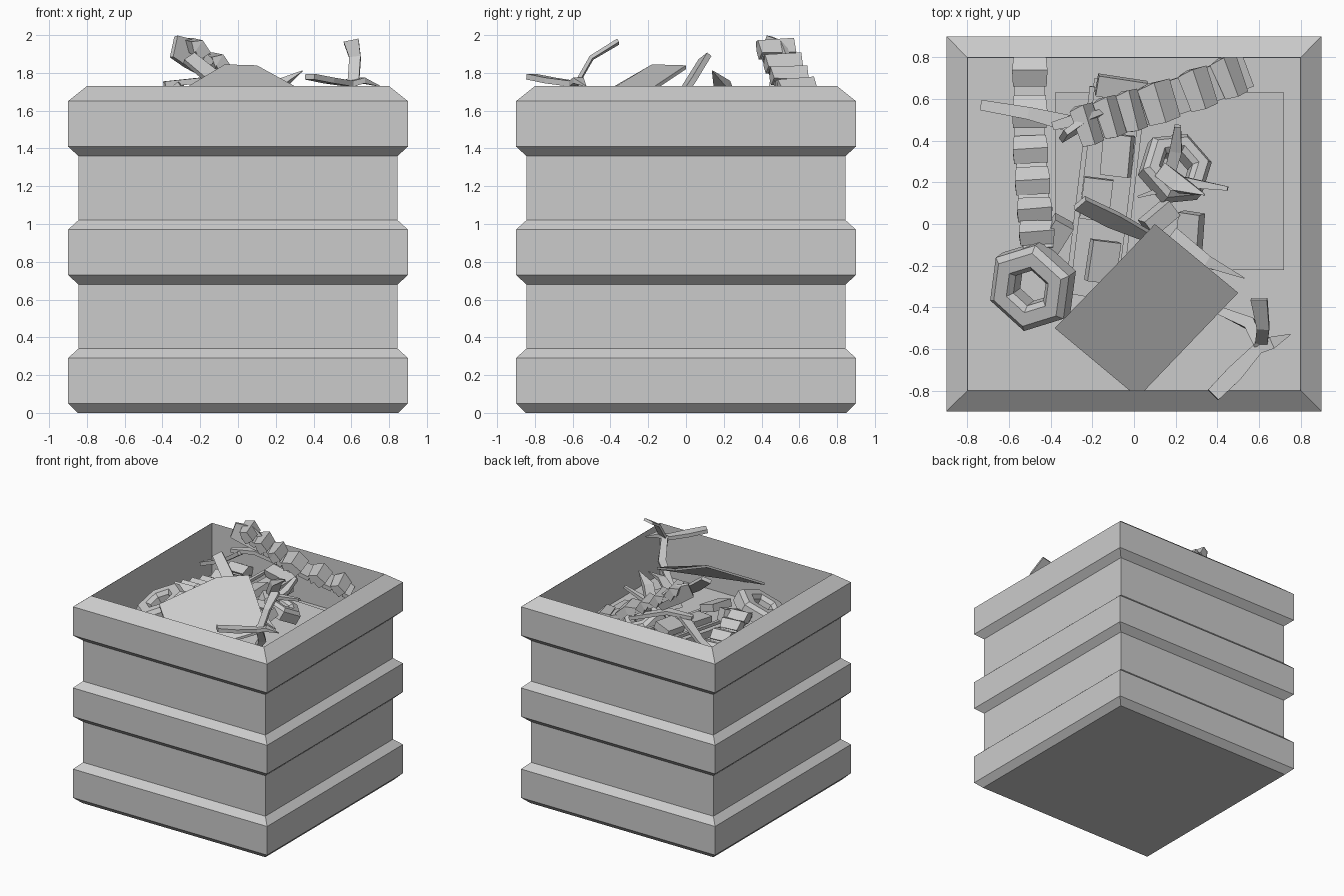
import bpy, bmesh, math
from mathutils import Vector, Matrix

cube = bpy.data.objects.get("Cube")
if cube:
    bpy.data.objects.remove(cube, do_unlink=True)

grey = bpy.data.materials.new("plain grey")
grey.use_nodes = True
TONE = (0.6, 0.6, 0.6, 1)
grey.diffuse_color = TONE
grey.node_tree.nodes["Principled BSDF"].inputs["Base Color"].default_value = TONE


def finish(name, bm):
    bmesh.ops.recalc_face_normals(bm, faces=bm.faces)
    mesh = bpy.data.meshes.new(name)
    bm.to_mesh(mesh)
    bm.free()
    mesh.materials.append(grey)
    obj = bpy.data.objects.new(name, mesh)
    bpy.context.collection.objects.link(obj)
    return obj


def loft(name, rings, closed=False):
    """Skin a list of equal rings; cap the ends or join them in a loop."""
    bm = bmesh.new()
    loops = [[bm.verts.new(p) for p in ring] for ring in rings]
    n = len(loops[0])
    pairs = list(zip(loops, loops[1:] + loops[:1]))
    for a, b in (pairs if closed else pairs[:-1]):
        for i in range(n):
            j = (i + 1) % n
            bm.faces.new((a[i], a[j], b[j], b[i]))
    if not closed:
        bm.faces.new(loops[0])
        bm.faces.new(loops[-1])
    return finish(name, bm)


def slab(name, corners, thick):
    """Flat sheet with the given corners, thickened downward."""
    return loft(name, [corners, [(x, y, z - thick) for x, y, z in corners]])


def blade(name, path, widths, thick=0.03, side=None):
    """Rectangular bar following a path, with a width at each point."""
    pts = [Vector(p) for p in path]
    rings = []
    for i, p in enumerate(pts):
        run = (pts[min(i + 1, len(pts) - 1)] - pts[max(i - 1, 0)]).normalized()
        across = Vector(side) if side else run.cross(Vector((0, 0, 1)))
        across = (across - run * across.dot(run)).normalized()
        up = across.cross(run)
        w, t = across * widths[i] / 2, up * min(thick, widths[i]) / 2
        rings.append([p - w - t, p + w - t, p + w + t, p - w + t])
    return loft(name, rings)


def block(name, loc, size, turn):
    bm = bmesh.new()
    bmesh.ops.create_cube(bm, size=1)
    rot = Matrix.Rotation(turn[2], 4, 'Z') @ Matrix.Rotation(turn[1], 4, 'Y') @ Matrix.Rotation(turn[0], 4, 'X')
    bm.transform(Matrix.Translation(loc) @ rot @ Matrix.Diagonal((*size, 1)))
    return finish(name, bm)


def track(name, path, width, count, side):
    """Belt of alternating links and raised pads along a path."""
    pts = [Vector(p) for p in path]
    steps = len(pts) - 1

    def at(t):
        i = min(int(t * steps), steps - 1)
        return pts[i].lerp(pts[i + 1], t * steps - i)
    for k in range(count):
        a, c = at(k / count), at((k + 1) / count)
        b = a.lerp(c, 0.62)
        lift = Vector((0, 0, 0.035))
        blade(f"{name}_pad_{k + 1}", [a, a + (b - a) * 0.5 + lift, b],
              [width * 0.9, width, width * 0.95], 0.07, side)
        blade(f"{name}_link_{k + 1}", [b, c], [width * 0.85] * 2, 0.035, side)


def wheel(name, loc, radius, hole, depth, turn):
    """Six-sided ring with a bevelled hole."""
    rot = Matrix.Translation(loc) @ Matrix.Rotation(turn[2], 4, 'Z') \
        @ Matrix.Rotation(turn[1], 4, 'Y') @ Matrix.Rotation(turn[0], 4, 'X')
    profile = [(radius, -depth / 2), (radius, depth / 4), (radius * 0.85, depth / 2),
               (hole * 1.3, depth / 2), (hole, depth / 4), (hole, -depth / 2)]
    rings = []
    for k in range(6):
        a = math.tau * k / 6
        rings.append([rot @ Vector((r * math.cos(a), r * math.sin(a), h)) for r, h in profile])
    return loft(name, rings, closed=True)


# Square ribbed bin with an open top
bands = [(0.85, 0)]
for z in (0.05, 0.73, 1.41):
    bands += [(0.9, z), (0.9, z + 0.24)]
    if z < 1.4:
        bands += [(0.845, z + 0.29), (0.845, z + 0.63)]
bands += [(0.8, 1.73), (0.797, 1.3)]
loft("bin", [[(-r, -r, z), (r, -r, z), (r, r, z), (-r, r, z)] for r, z in bands])

# Sheets of scrap
slab("large_sheet", [(-0.38, -0.5, 1.66), (-0.02, -0.8, 1.47), (0.05, -0.8, 1.47),
                     (0.5, -0.33, 1.62), (0.1, 0, 1.84), (-0.07, -0.18, 1.845)], 0.02)
slab("floor_sheet", [(-0.38, -0.22, 1.33), (0.72, -0.22, 1.33),
                     (0.72, 0.63, 1.36), (-0.38, 0.63, 1.4)], 0.02)

# Long frame with two rails and cross plates
slab("frame_bed", [(-0.33, -0.33, 1.42), (-0.07, -0.38, 1.42),
                   (0.06, 0.65, 1.5), (-0.19, 0.7, 1.5)], 0.06)
for name, x in (("left", -0.32), ("right", -0.07)):
    blade(f"frame_{name}_rail", [(x, -0.34, 1.46), (x + 0.12, 0.66, 1.54)], [0.025] * 2, 0.08)
for k, (x, y) in enumerate(((-0.15, -0.18), (-0.18, 0.12), (-0.08, 0.33))):
    block(f"frame_plate_{k + 1}", (x, y, 1.53), (0.14, 0.2, 0.06), (0.1, 0.3 - 0.3 * k, -0.12))

# Two broken tracks
track("rear_track", [(-0.27, 0.46, 1.94), (-0.1, 0.52, 1.82), (0.05, 0.56, 1.73),
                     (0.35, 0.66, 1.61), (0.54, 0.74, 1.53)], 0.2, 6, (-0.34, 0.94, 0.1))
track("left_track", [(-0.5, 0.8, 1.42), (-0.5, 0.4, 1.44), (-0.48, 0.1, 1.52),
                     (-0.46, -0.12, 1.58)], 0.17, 6, (1, 0, 0))

# Wheels
wheel("left_wheel", (-0.49, -0.3, 1.55), 0.22, 0.09, 0.12, (0.15, -0.45, 0.3))
wheel("right_wheel", (0.2, 0.27, 1.5), 0.18, 0.08, 0.1, (-0.35, 0.4, 0.1))
block("wheel_hub", (-0.38, -0.06, 1.55), (0.1, 0.18, 0.1), (0.3, 0.2, -0.5))

# Bent blades and splinters
blade("long_splinter", [(-0.73, 0.57, 1.5), (-0.5, 0.53, 1.6), (-0.3, 0.48, 1.74)], [0.05, 0.06, 0.08])
blade("upright_blade", [(-0.26, 0.1, 1.88), (-0.1, 0.02, 1.75), (0.07, -0.06, 1.62)],
      [0.08, 0.09, 0.05], 0.03, (0.3, 0.8, 0.8))
blade("raised_flap", [(-0.34, 0.42, 1.94), (-0.25, 0.48, 1.9), (-0.12, 0.54, 1.8)],
      [0.12, 0.16, 0.1], 0.03, (0.5, 0.5, 0.7))
blade("low_splinter", [(-0.39, 0.47, 1.74), (-0.2, 0.52, 1.76), (0.1, 0.6, 1.66)], [0.04, 0.07, 0.05])
blade("right_splinter", [(0.34, 0.14, 1.81), (0.22, 0.19, 1.74), (0.14, 0.25, 1.6)], [0.005, 0.08, 0.08], 0.05)
blade("rear_splinter", [(0.21, 0.47, 1.66), (0.2, 0.35, 1.6), (0.16, 0.2, 1.54)], [0.03, 0.06, 0.05])
blade("side_splinter", [(0.02, 0.13, 1.5), (0.25, 0.2, 1.62), (0.45, 0.17, 1.66)], [0.01, 0.05, 0.02])
blade("front_splinter", [(0.18, -0.05, 1.6), (0.35, -0.18, 1.62), (0.53, -0.26, 1.6)], [0.08, 0.06, 0.005])

# Loose blocks
block("loose_block_1", (0.12, 0.03, 1.56), (0.16, 0.09, 0.1), (0.3, 0.2, 0.7))
block("loose_block_2", (0.27, -0.04, 1.54), (0.11, 0.19, 0.07), (0.2, -0.4, -0.15))
block("loose_block_3", (-0.06, 0.65, 1.54), (0.24, 0.1, 0.06), (0.2, 0.1, -0.15))

# Twisted twig in the front corner
blade("twig_front_arm", [(0.38, -0.82, 1.78), (0.48, -0.72, 1.76), (0.61, -0.58, 1.74)], [0.07, 0.08, 0.05])
blade("twig_upper_arm", [(0.61, -0.58, 1.74), (0.62, -0.5, 1.88), (0.6, -0.36, 1.965)],
      [0.06, 0.06, 0.08], 0.02, (1, 0, 0.2))
blade("twig_side_arm", [(0.59, -0.6, 1.74), (0.66, -0.57, 1.76), (0.75, -0.53, 1.73)], [0.05, 0.06, 0.005])
blade("twig_stem", [(0.6, -0.58, 1.76), (0.56, -0.48, 1.6), (0.42, -0.42, 1.42)], [0.05, 0.06, 0.04])
